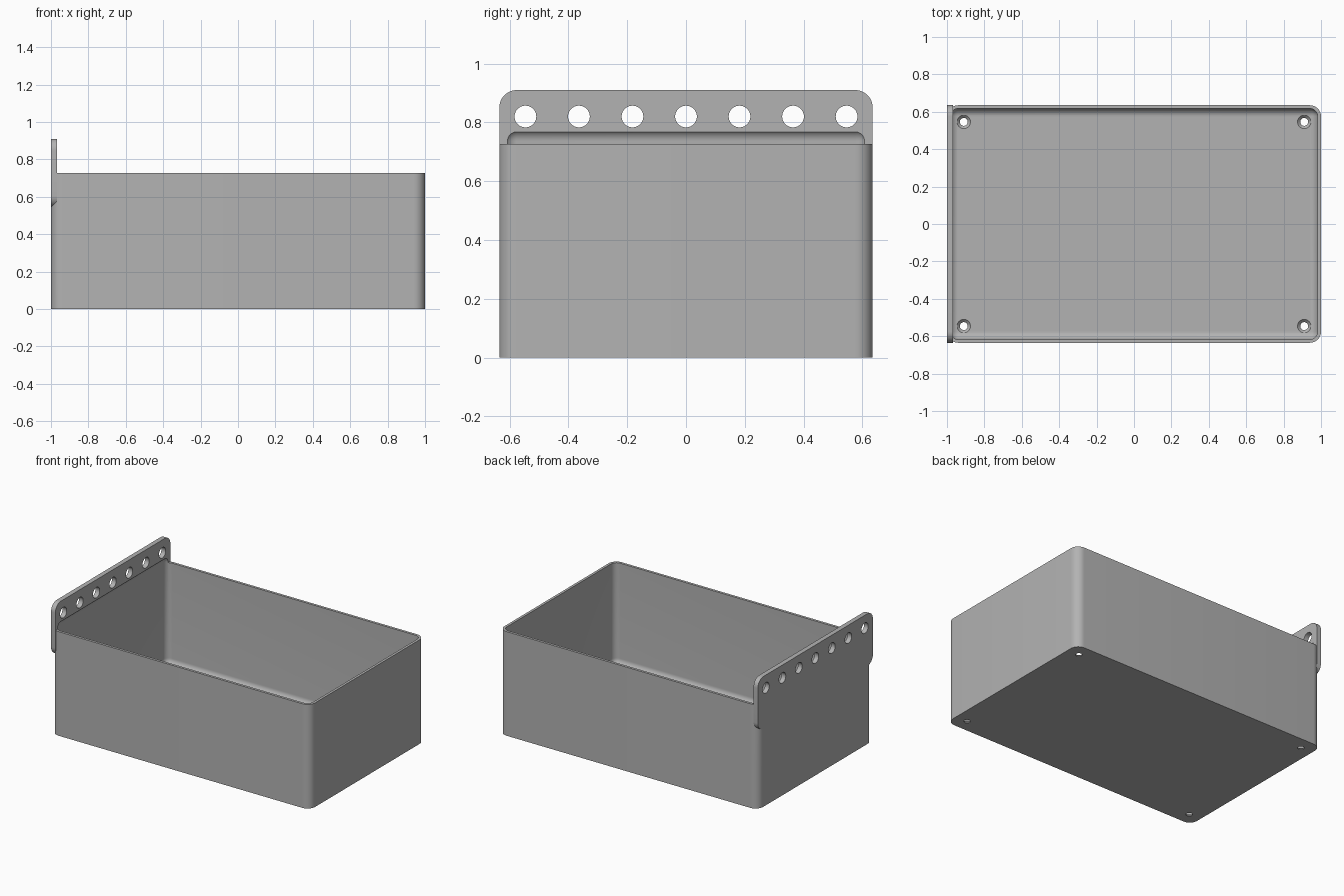
import bpy, bmesh, math
from mathutils import Vector

cube = bpy.data.objects.get("Cube")
if cube:
    bpy.data.objects.remove(cube, do_unlink=True)

grey = bpy.data.materials.new("plain grey")
grey.use_nodes = True
grey.diffuse_color = (0.45, 0.45, 0.45, 1)
grey.node_tree.nodes["Principled BSDF"].inputs["Base Color"].default_value = (0.45, 0.45, 0.45, 1)

HALF_W = 0.635     # half width across y
RIM = 0.727        # height of the box rim
RADIUS = 0.06      # outer corner radius
WALL = 0.018


def finish(name, bm):
    bmesh.ops.recalc_face_normals(bm, faces=bm.faces)
    mesh = bpy.data.meshes.new(name)
    bm.to_mesh(mesh)
    bm.free()
    obj = bpy.data.objects.new(name, mesh)
    bpy.context.collection.objects.link(obj)
    mesh.materials.append(grey)
    return obj


def rounded_block(name, low, high, radius, axis=None):
    """Block with all edges rounded, or only those running along one axis."""
    bm = bmesh.new()
    bmesh.ops.create_cube(bm, size=1)
    low, high = Vector(low), Vector(high)
    for v in bm.verts:
        v.co = (low + high) / 2 + v.co * (high - low)
    edges = [e for e in bm.edges if axis is None
             or abs((e.verts[0].co - e.verts[1].co)[axis]) > 1e-4]
    bmesh.ops.bevel(bm, geom=edges, offset=radius, offset_type='OFFSET',
                    segments=10, profile=0.5, affect='EDGES')
    return finish(name, bm)


def lathe(name, profile, place, turn=None, sides=32):
    """Solid turned from (radius, height) pairs, at the given place."""
    bm = bmesh.new()
    rings = [[bm.verts.new((r * math.cos(2 * math.pi * i / sides),
                            r * math.sin(2 * math.pi * i / sides), h))
              for i in range(sides)] for r, h in profile]
    for a, b in zip(rings, rings[1:]):
        for i in range(sides):
            j = (i + 1) % sides
            bm.faces.new((a[i], a[j], b[j], b[i]))
    bm.faces.new(rings[0])
    bm.faces.new(rings[-1])
    for v in bm.verts:
        if turn == 'X':
            v.co = Vector((v.co.z, v.co.x, v.co.y))
        v.co += Vector(place)
    return finish(name, bm)


def combine(target, tool, operation):
    """Apply a boolean and discard the tool."""
    mod = target.modifiers.new(operation.title(), 'BOOLEAN')
    mod.operation, mod.object, mod.solver = operation, tool, 'EXACT'
    bpy.context.view_layer.objects.active = target
    bpy.ops.object.modifier_apply(modifier=mod.name)
    bpy.data.objects.remove(tool, do_unlink=True)


# Outer box with rounded upright corners
box = rounded_block("storage_bin", (-1, -HALF_W, 0), (1, HALF_W, RIM), RADIUS, axis=2)

# Hanging plate flush with the end wall
plate = rounded_block("hanging_plate", (-1, -HALF_W, 0.545), (-0.967, HALF_W, 0.91),
                      RADIUS, axis=0)
combine(box, plate, 'UNION')

# Rounded cavity, which also cuts a shallow cove into the plate
cavity = rounded_block("cavity", (WALL - 1, WALL - HALF_W, 0.02),
                       (1 - WALL, HALF_W - WALL, 0.778), RADIUS - WALL)
combine(box, cavity, 'DIFFERENCE')

# Row of holes in the plate
for i in range(-3, 4):
    hole = lathe("plate_hole", [(0.037, -0.1), (0.037, 0.1)], (-1, i * 0.182, 0.82), 'X')
    combine(box, hole, 'DIFFERENCE')

# Countersunk screw holes in the floor
for x in (-0.91, 0.91):
    for y in (-0.546, 0.546):
        hole = lathe("screw_hole", [(0.021, -0.02), (0.021, 0.005), (0.036, 0.02), (0.036, 0.03)],
                     (x, y, 0))
        combine(box, hole, 'DIFFERENCE')

# Smooth the rounded corners, keep the edges crisp
bpy.ops.object.select_all(action='DESELECT')
box.select_set(True)
bpy.context.view_layer.objects.active = box
bpy.ops.object.shade_smooth_by_angle(angle=math.radians(30))
